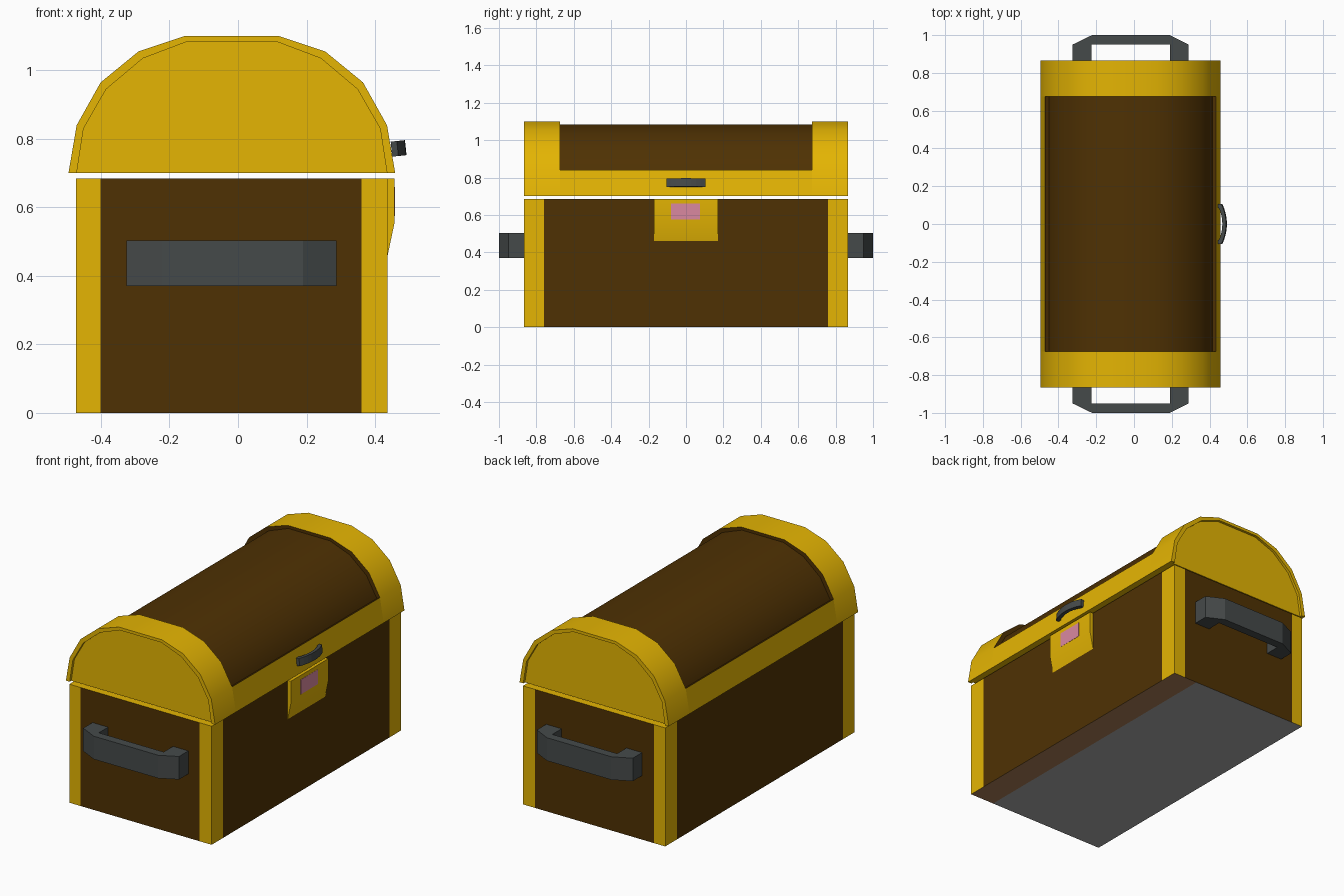
import bpy, bmesh, math
from mathutils import Vector

cube = bpy.data.objects.get("Cube")
if cube:
    bpy.data.objects.remove(cube, do_unlink=True)


def material(name, r, g, b):
    m = bpy.data.materials.new(name)
    m.use_nodes = True
    m.diffuse_color = (r, g, b, 1)
    bsdf = next(n for n in m.node_tree.nodes if n.type == 'BSDF_PRINCIPLED')
    bsdf.inputs["Base Color"].default_value = (r, g, b, 1)
    bsdf.inputs["Roughness"].default_value = 0.7
    return m


GOLD = material("gold", 0.78, 0.46, 0.001)
BROWN = material("dark_brown_wood", 0.078, 0.031, 0.001)
IRON = material("dark_iron", 0.060, 0.068, 0.068)
GREY = material("grey_underside", 0.39, 0.39, 0.39)
TAN = material("tan_underside_strip", 0.39, 0.20, 0.09)
PINK = material("pink_plate", 0.70, 0.25, 0.35)


def finish(name, bm, mats, rule=None, smooth=None):
    bmesh.ops.recalc_face_normals(bm, faces=bm.faces)
    bm.normal_update()
    if rule:
        for f in bm.faces:
            f.material_index = rule(f)
    mesh = bpy.data.meshes.new(name)
    bm.to_mesh(mesh)
    bm.free()
    for m in mats:
        mesh.materials.append(m)
    ob = bpy.data.objects.new(name, mesh)
    bpy.context.collection.objects.link(ob)
    if smooth:
        bpy.ops.object.select_all(action='DESELECT')
        ob.select_set(True)
        bpy.context.view_layer.objects.active = ob
        bpy.ops.object.shade_smooth_by_angle(angle=math.radians(smooth))
    return ob


def prism(name, profile, axis, a, b, mats, rule=None, smooth=None):
    """Extrude a 2D profile along y (profile is x,z) or z (profile is x,y)."""
    bm = bmesh.new()
    place = (lambda p: (p[0], a, p[1])) if axis == 'y' else (lambda p: (p[0], p[1], a))
    face = bm.faces.new([bm.verts.new(place(p)) for p in profile])
    ext = bmesh.ops.extrude_face_region(bm, geom=[face])
    shift = Vector((0, b - a, 0)) if axis == 'y' else Vector((0, 0, b - a))
    bmesh.ops.translate(bm, vec=shift,
                        verts=[v for v in ext['geom'] if isinstance(v, bmesh.types.BMVert)])
    return finish(name, bm, mats, rule, smooth)


# Chest body: a box cut where the corner trim begins
X0, X1, END, TOP = -0.473, 0.437, 0.865, 0.685
TRIM_X0, TRIM_X1, TRIM_Y, STRIP = -0.402, 0.36, 0.76, 0.28
bm = bmesh.new()
bmesh.ops.create_cube(bm, size=1)
for v in bm.verts:
    v.co = (X1 if v.co.x > 0 else X0, math.copysign(END, v.co.y), TOP if v.co.z > 0 else 0)
cuts = [((x, 0, 0), (1, 0, 0)) for x in (TRIM_X0, STRIP, TRIM_X1)]
cuts += [((0, y, 0), (0, 1, 0)) for y in (-TRIM_Y, TRIM_Y)]
for co, no in cuts:
    bmesh.ops.bisect_plane(bm, geom=bm.verts[:] + bm.edges[:] + bm.faces[:],
                           plane_co=co, plane_no=no)


def body_rule(f):
    c = f.calc_center_median()
    if f.normal.z < -0.5:
        return 3 if c.x > STRIP else 2
    if abs(f.normal.x) > 0.5:
        return 0 if abs(c.y) > TRIM_Y else 1
    if abs(f.normal.y) > 0.5:
        return 0 if not TRIM_X0 < c.x < TRIM_X1 else 1
    return 0


finish("chest_body", bm, [GOLD, BROWN, GREY, TAN], body_rule)

# Lid arch: half profiles mirrored about the arch centre
MID = -0.018


def arch(half):
    return [(MID - x, z) for x, z in half] + [(MID + x, z) for x, z in reversed(half)]


outer_half = [(0.477, 0.70), (0.453, 0.84), (0.383, 0.965), (0.273, 1.055), (0.138, 1.10)]
inner_half = [(0.453, 0.70), (0.433, 0.83), (0.367, 0.945), (0.26, 1.035), (0.133, 1.083)]
outer, inner = arch(outer_half), arch(inner_half)
BAND, RECESS = 0.675, 0.015

# Wood panel with a gold underside
prism("lid_panel", inner, 'y', -BAND, BAND, [BROWN, GOLD],
      lambda f: 1 if f.normal.z < -0.9 else 0, smooth=32)

for side, s in (("front", -1), ("back", 1)):
    # Raised end band, brown on the face that meets the wood panel
    prism(side + "_lid_band", outer, 'y', s * BAND, s * (END - RECESS), [GOLD, BROWN],
          lambda f: 1 if f.normal.y * s < -0.5 else 0, smooth=32)
    # Narrow rim around the recessed end
    prism(side + "_lid_rim", outer + inner[::-1], 'y',
          s * (END - RECESS), s * END, [GOLD], smooth=32)

# Gold strips along the lower lid edges, with a wood-coloured ledge on top
for side, s in (("left", 1), ("right", -1)):
    strip = outer_half[:2] + inner_half[1::-1]
    prism(side + "_lid_strip", [(MID + s * x, z) for x, z in strip], 'y', -BAND, BAND,
          [GOLD, BROWN], lambda f: 1 if f.normal.z > 0.5 else 0)

# Lock plate with a sloped lower end, and its small inlay
prism("lock_plate", [(0.43, TOP), (0.457, TOP), (0.457, 0.555), (X1, 0.46), (0.43, 0.46)],
      'y', -0.17, 0.172, [GOLD], smooth=32)
prism("lock_inlay", [(0.456, 0.575), (0.458, 0.575), (0.458, 0.66), (0.456, 0.66)],
      'y', -0.08, 0.075, [PINK])

# Carrying handles on both ends
handle = [(-0.325, 0.86), (-0.325, 0.95), (-0.222, 1.0), (0.19, 1.0), (0.288, 0.95),
          (0.288, 0.86), (0.19, 0.86), (0.19, 0.95), (-0.225, 0.95), (-0.225, 0.86)]
for side, s in (("front", -1), ("back", 1)):
    prism(side + "_handle", [(x, s * y) for x, y in handle], 'z', 0.37, 0.503, [IRON])

# Small bowed lid pull with short legs
N = 8


def bow(half_width, base, rise):
    steps = [2 * i / N - 1 for i in range(N + 1)]
    curve = [(base + rise * (1 - t * t), half_width * t) for t in steps]
    return [(0, -half_width)] + curve + [(0, half_width)]


pull = prism("lid_pull", bow(0.105, 0.018, 0.024) + bow(0.085, 0.004, 0.018)[::-1], 'z',
             -0.022, 0.022, [IRON])
pull.location = (0.448, 0, 0.77)
pull.rotation_euler = (0, math.radians(-6), 0)
